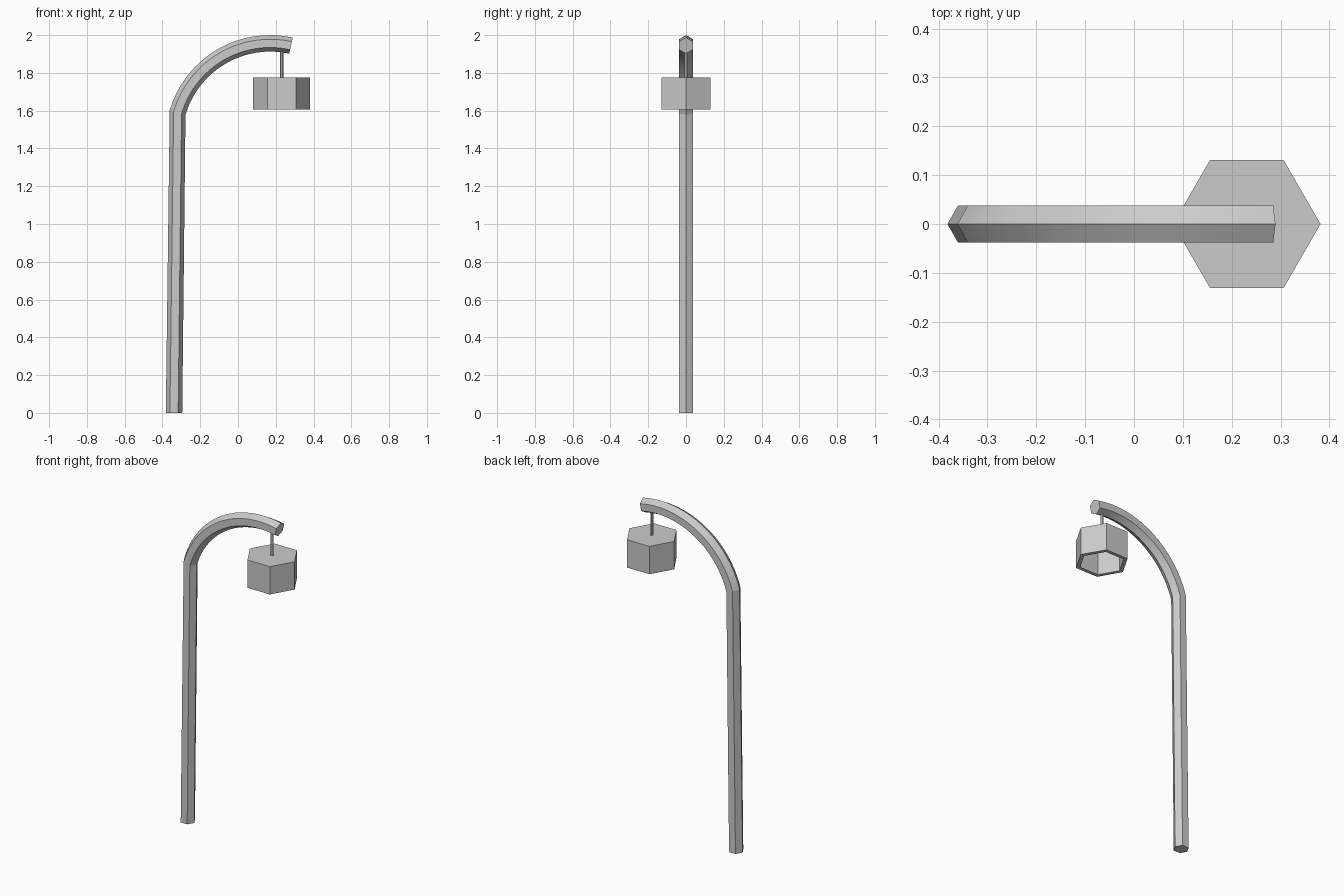
import bpy, bmesh
from math import sin, cos, radians, pi
from mathutils import Vector

if "Cube" in bpy.data.objects:
    bpy.data.objects.remove(bpy.data.objects["Cube"])


def finish(name, bm):
    bmesh.ops.recalc_face_normals(bm, faces=bm.faces)
    me = bpy.data.meshes.new(name)
    bm.to_mesh(me)
    bm.free()
    ob = bpy.data.objects.new(name, me)
    bpy.context.collection.objects.link(ob)
    return ob


def loft(name, rings):
    bm = bmesh.new()
    loops = [[bm.verts.new(p) for p in ring] for ring in rings]
    n = len(loops[0])
    for a, b in zip(loops, loops[1:]):
        for i in range(n):
            j = (i + 1) % n
            bm.faces.new((a[i], a[j], b[j], b[i]))
    bm.faces.new(loops[0])
    bm.faces.new(loops[-1])
    return finish(name, bm)


def hexagon(center, radius, across=Vector((1, 0, 0))):
    return [center + across * radius * cos(k * pi / 3)
            + Vector((0, radius * sin(k * pi / 3), 0)) for k in range(6)]


def flat_hex(x, z, radius):
    return hexagon(Vector((x, 0, z)), radius)


# Hexagonal post, leaning slightly, sweeping into a curved arm
POST_R = 0.0435
rings = [flat_hex(-0.3387, 0, POST_R)]
SEGMENTS = 16
for i in range(SEGMENTS + 1):
    a = radians(163.6 + (77.5 - 163.6) * i / SEGMENTS)
    out = Vector((cos(a), 0, sin(a)))
    rings.append(hexagon(Vector((0.17, 0, 1.446)) + out * 0.5105, POST_R, -out))
post = loft("post_and_arm", rings)
bpy.context.view_layer.objects.active = post
post.select_set(True)
bpy.ops.object.shade_smooth_by_angle(angle=radians(15))

# Thin rod hanging from the arm
LAMP_X = 0.231
loft("hanging_rod", [flat_hex(LAMP_X, 1.765, 0.009), flat_hex(LAMP_X, 1.93, 0.009)])

# Hollow hexagonal shade, open at the bottom
loft("lamp_shade", [flat_hex(LAMP_X, 1.775, 0.151), flat_hex(LAMP_X, 1.605, 0.151),
                    flat_hex(LAMP_X, 1.605, 0.127), flat_hex(LAMP_X, 1.752, 0.127)])
